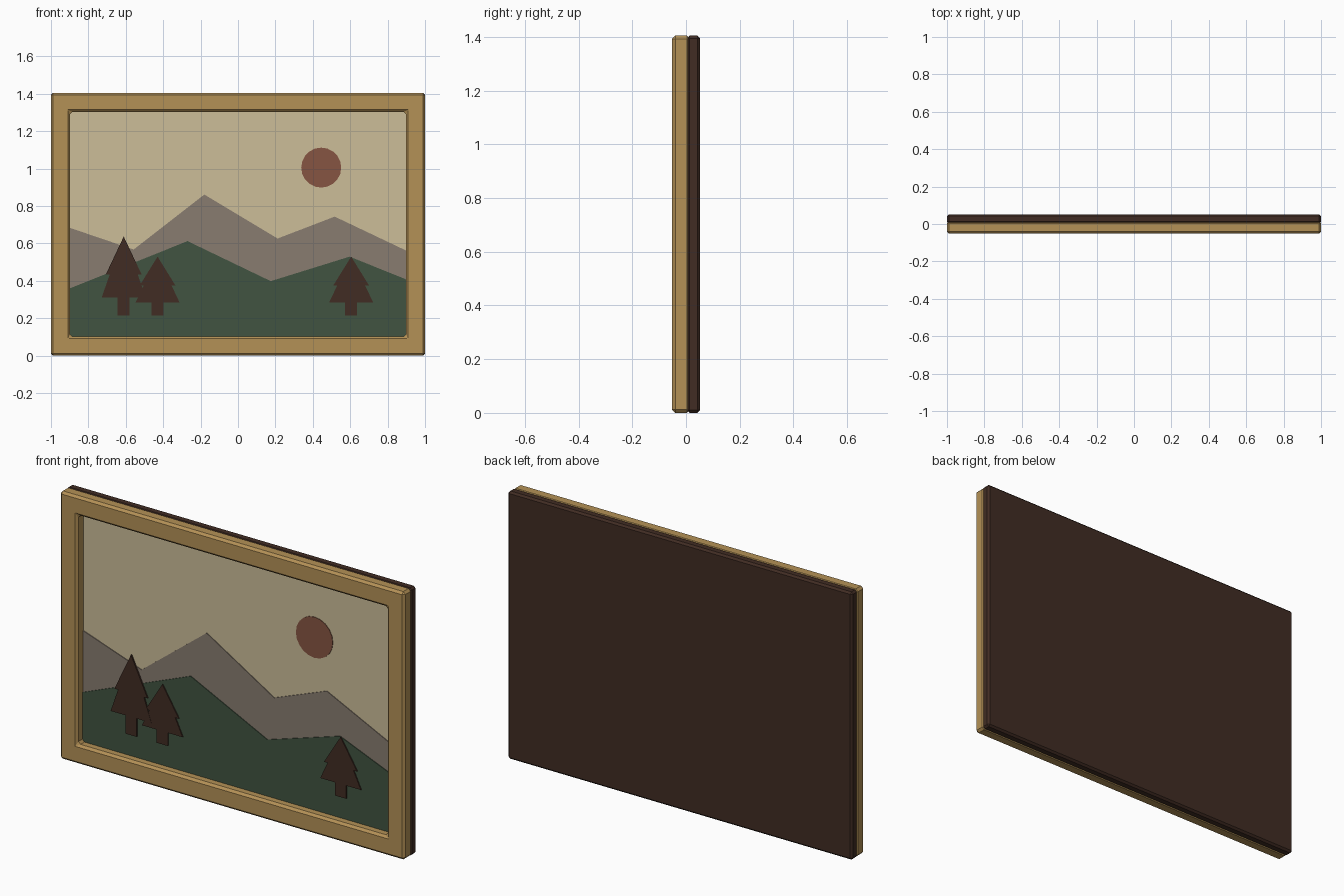
import bpy, bmesh, math

if "Cube" in bpy.data.objects:
    bpy.data.objects.remove(bpy.data.objects["Cube"])


def material(name, rgb):
    lin = [((c / 255 + 0.055) / 1.055) ** 2.4 for c in rgb]
    m = bpy.data.materials.new(name)
    m.diffuse_color = (*lin, 1)
    m.use_nodes = True
    m.node_tree.nodes["Principled BSDF"].inputs["Base Color"].default_value = m.diffuse_color
    return m


GOLD = material("gold wood", (180, 145, 86))
BROWN = material("dark brown", (65, 44, 35))
SKY = material("cream sky", (204, 189, 153))
STONE = material("grey mountain", (136, 124, 112))
GREEN = material("forest green", (65, 84, 65))
RUST = material("rust sun", (134, 85, 66))


def finish(name, bm, mat, bevel=0):
    bmesh.ops.recalc_face_normals(bm, faces=bm.faces)
    me = bpy.data.meshes.new(name)
    bm.to_mesh(me)
    bm.free()
    me.materials.append(mat)
    ob = bpy.data.objects.new(name, me)
    bpy.context.collection.objects.link(ob)
    if bevel:
        mod = ob.modifiers.new("chamfer", "BEVEL")
        mod.width = bevel
        mod.segments = 1
        mod.limit_method = "ANGLE"
    return ob


def plate(name, outline, y0, y1, mat, bevel=0):
    """Solid plate from an (x, z) outline, spanning y0 to y1."""
    bm = bmesh.new()
    face = bm.faces.new([bm.verts.new((x, y0, z)) for x, z in outline])
    ext = bmesh.ops.extrude_face_region(bm, geom=[face])
    for v in ext["geom"]:
        if isinstance(v, bmesh.types.BMVert):
            v.co.y = y1
    return finish(name, bm, mat, bevel)


def rect(x, z0, z1):
    return [(-x, z0), (x, z0), (x, z1), (-x, z1)]


W, H, RAIL, CH = 1.0, 1.405, 0.102, 0.012
FRONT, BACK = -0.052, 0.052

# Frame: square-section ring with chamfered edges
bm = bmesh.new()
outer, inner = rect(W, 0, H), rect(W - RAIL, RAIL, H - RAIL)
rings = [[bm.verts.new((x, y, z)) for x, z in shape]
         for shape, y in ((outer, FRONT), (inner, FRONT), (inner, 0.015), (outer, 0.015))]
for r in range(4):
    a, b = rings[r], rings[(r + 1) % 4]
    for i in range(4):
        j = (i + 1) % 4
        bm.faces.new((a[i], a[j], b[j], b[i]))
finish("frame", bm, GOLD, CH)

# Backing board
plate("backing_board", outer, 0.003, BACK, BROWN, 0.01)

# Picture layers, each slightly in front of the last
E = W - RAIL + 0.004
B = RAIL - 0.004
plate("sky", rect(E, B, H - B), 0.0, 0.006, SKY)

sun = [(0.445 + 0.107 * math.cos(math.tau * i / 20),
        1.005 + 0.107 * math.sin(math.tau * i / 20)) for i in range(20)]
plate("sun", sun, -0.003, 0.001, RUST)

ridge = [(E, 0.56), (0.517, 0.743), (0.212, 0.626), (-0.18, 0.861), (-0.558, 0.567), (-E, 0.684)]
plate("mountains", [(-E, B), (E, B)] + ridge, -0.004, 0.001, STONE)

hill = [(E, 0.406), (0.597, 0.529), (0.175, 0.398), (-0.27, 0.612), (-E, 0.358)]
plate("hills", [(-E, B), (E, B)] + hill, -0.008, -0.002, GREEN)

# Two-tier pine trees: centre x, top z, upper tier z, lower tier z
for n, (cx, top, mid, low) in enumerate([(-0.611, 0.636, 0.433, 0.31),
                                         (-0.43, 0.529, 0.374, 0.283),
                                         (0.605, 0.529, 0.374, 0.283)], 1):
    half = [(0.096, mid), (0.075, mid), (0.118, low), (0.032, low), (0.032, 0.214)]
    pts = ([(cx, top)] + [(cx + x, z) for x, z in half]
           + [(cx - x, z) for x, z in reversed(half)])
    plate(f"pine_tree_{n}", pts, -0.014 - 0.001 * (n == 1), -0.007, BROWN)
